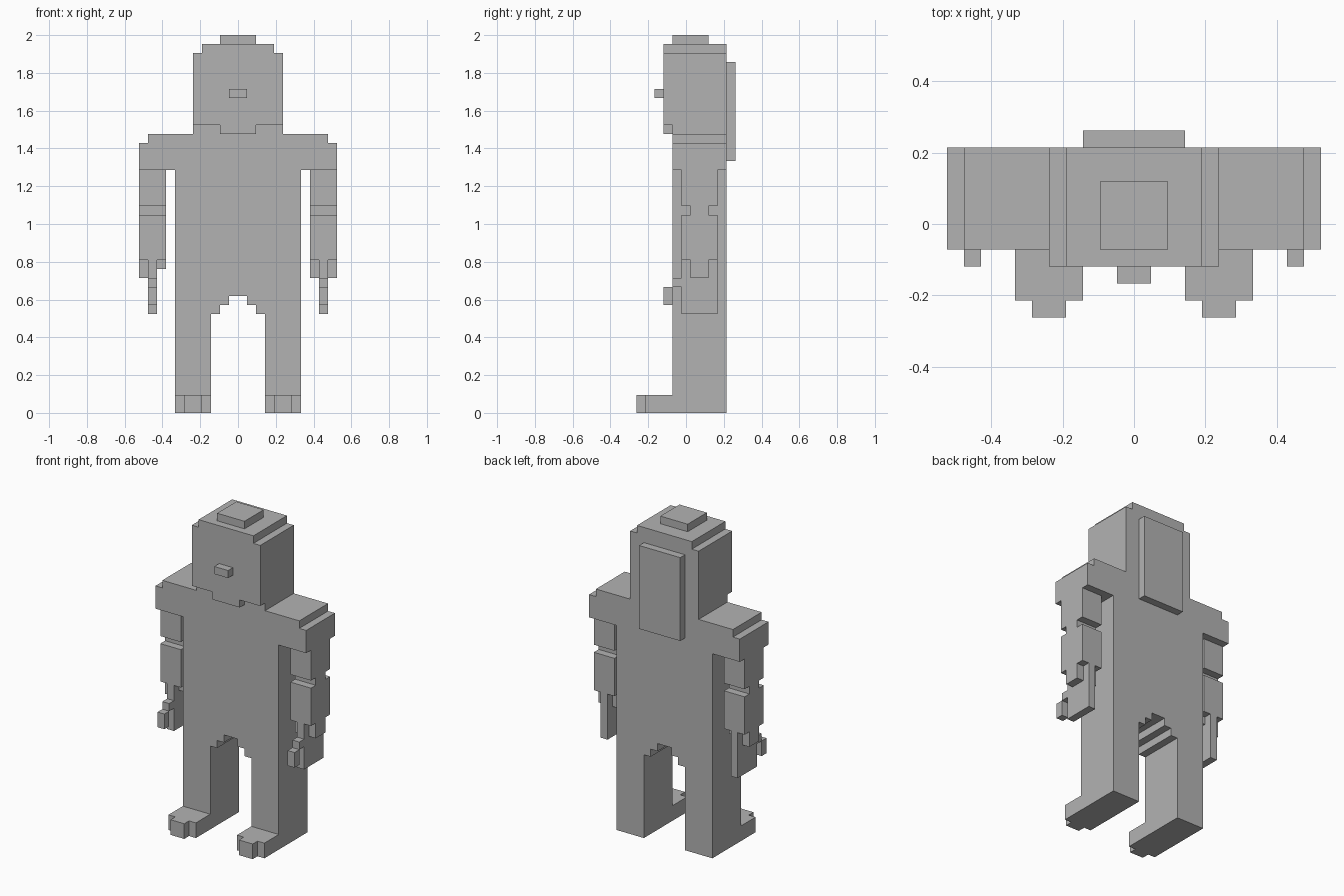
import bpy, bmesh

if "Cube" in bpy.data.objects:
    bpy.data.objects.remove(bpy.data.objects["Cube"])

V = 2 / 42  # one block of the grid; all sizes below are counted in blocks

grey = bpy.data.materials.new("plain grey")
grey.diffuse_color = (0.45, 0.45, 0.45, 1)
grey.use_nodes = True
grey.node_tree.nodes["Principled BSDF"].inputs["Base Color"].default_value = grey.diffuse_color


def extrude(name, points, a, b, axis):
    """Extrude a profile from a to b. axis 'y': points are (x, z); axis 'x': points are (y, z)."""
    bm = bmesh.new()

    def place(p, d):
        return (p[0] * V, d * V, p[1] * V) if axis == 'y' else (d * V, p[0] * V, p[1] * V)

    face = bm.faces.new([bm.verts.new(place(p, a)) for p in points])
    ext = bmesh.ops.extrude_face_region(bm, geom=[face], use_keep_orig=True)
    shift = (0, (b - a) * V, 0) if axis == 'y' else ((b - a) * V, 0, 0)
    verts = [g for g in ext['geom'] if isinstance(g, bmesh.types.BMVert)]
    bmesh.ops.translate(bm, vec=shift, verts=verts)
    bmesh.ops.recalc_face_normals(bm, faces=bm.faces)
    mesh = bpy.data.meshes.new(name)
    bm.to_mesh(mesh)
    bm.free()
    mesh.materials.append(grey)
    ob = bpy.data.objects.new(name, mesh)
    bpy.context.collection.objects.link(ob)
    return ob


def symmetric(name, half, y0, y1):
    """Extrude a front profile given by its right half, bottom to top."""
    extrude(name, half + [(-x, z) for x, z in reversed(half)], y0, y1, 'y')


def box(name, x0, x1, y0, y1, z0, z1):
    extrude(name, [(x0, z0), (x1, z0), (x1, z1), (x0, z1)], y0, y1, 'y')


# Torso, legs and shoulders
symmetric("body", [(1, 13), (1, 12), (2, 12), (2, 11), (3, 11), (3, 0), (7, 0), (7, 27),
                   (11, 27), (11, 30), (10, 30), (10, 31)], -1.5, 4.5)

# Head, face with chin, nose, crown and back panel
symmetric("head", [(5, 31), (5, 40), (4, 40), (4, 41)], -1.5, 4.5)
symmetric("face", [(2, 31), (2, 32), (5, 32), (5, 40), (4, 40), (4, 41)], -2.5, -1.5)
box("nose", -1, 1, -3.5, -2.5, 35, 36)
box("crown", -2, 2, -1.5, 2.5, 41, 42)
box("back_panel", -3, 3, 4.5, 5.5, 28, 39)

for side, s in (("left", -1), ("right", 1)):
    def part(name, x0, x1, *rest):
        box(side + "_" + name, min(s * x0, s * x1), max(s * x0, s * x1), *rest)

    # Foot and toe
    part("foot", 3, 7, -4.5, -1.5, 0, 2)
    part("toe", 4, 6, -5.5, -4.5, 0, 2)

    # Arm with a narrow elbow
    arm = [(-.5, 17), (3.5, 17), (3.5, 22), (2.5, 22), (2.5, 23), (3.5, 23), (3.5, 27),
           (-.5, 27), (-.5, 23), (.5, 23), (.5, 22), (-.5, 22)]
    extrude(side + "_arm", arm, s * 8, s * 11, 'x')

    # Wrist tabs, hand and thumb
    part("outer_wrist", 10, 11, .5, 2.5, 15, 17)
    part("inner_wrist", 8, 9, .5, 2.5, 15 if s > 0 else 16, 17)
    part("hand", 9, 10, -.5, 3.5, 11, 17)
    part("thumb", 9, 10, -1.5, -.5, 14, 15)
    part("thumb_tip", 9, 10, -2.5, -1.5, 12, 14)
